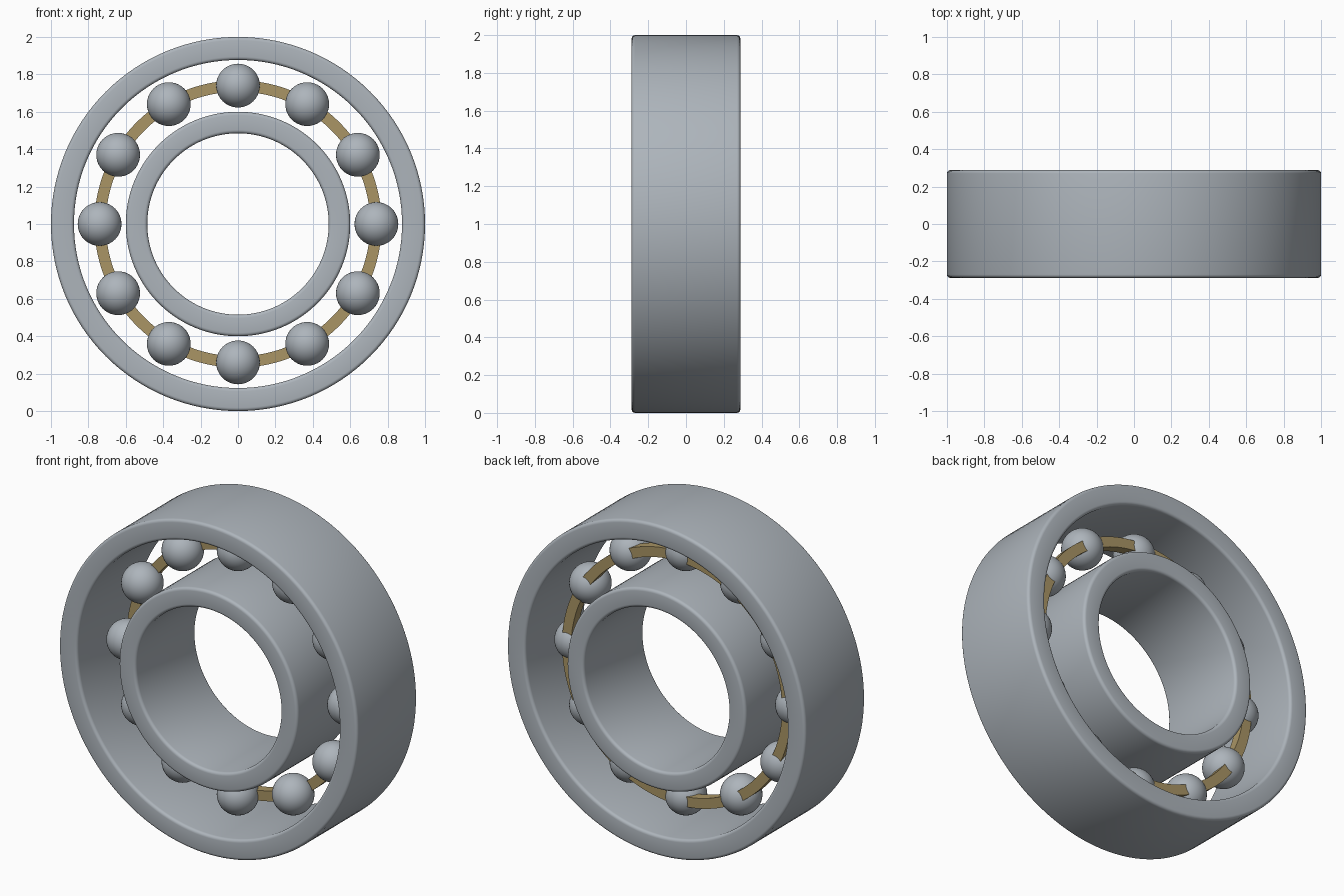
import bpy, math

if "Cube" in bpy.data.objects:
    bpy.data.objects.remove(bpy.data.objects["Cube"])

CENTRE_Z = 1.0


def material(name, rgb):
    m = bpy.data.materials.new(name)
    m.diffuse_color = (*rgb, 1.0)
    m.use_nodes = True
    m.node_tree.nodes["Principled BSDF"].inputs["Base Color"].default_value = m.diffuse_color
    return m


steel = material("steel", (0.42, 0.46, 0.50))
brass = material("brass", (0.40, 0.30, 0.13))


def lathe_ring(name, r_in, r_out, y0, y1, bevel, mat, sides=128):
    """Revolve a rounded rectangle about the y axis."""
    profile = []
    corners = [(r_out, y0, -90), (r_out, y1, 0), (r_in, y1, 90), (r_in, y0, 180)]
    if bevel:
        steps = 4
        for r, y, start in corners:
            cr = r - bevel if r == r_out else r + bevel
            cy = y + bevel if y == y0 else y - bevel
            for i in range(steps + 1):
                a = math.radians(start + 90 * i / steps)
                profile.append((cr + bevel * math.cos(a), cy + bevel * math.sin(a)))
    else:
        profile = [(r, y) for r, y, _ in corners]
    n = len(profile)
    verts, faces = [], []
    for s in range(sides):
        t = 2 * math.pi * s / sides
        verts += [(r * math.cos(t), y, r * math.sin(t)) for r, y in profile]
        k = (s + 1) % sides
        for i in range(n):
            j = (i + 1) % n
            faces.append((s * n + i, s * n + j, k * n + j, k * n + i))
    mesh = bpy.data.meshes.new(name)
    mesh.from_pydata(verts, [], faces)
    mesh.materials.append(mat)
    ob = bpy.data.objects.new(name, mesh)
    ob.location.z = CENTRE_Z
    bpy.context.collection.objects.link(ob)
    bpy.ops.object.select_all(action='DESELECT')
    ob.select_set(True)
    bpy.context.view_layer.objects.active = ob
    bpy.ops.object.mode_set(mode='EDIT')
    bpy.ops.mesh.select_all(action='SELECT')
    bpy.ops.mesh.normals_make_consistent(inside=False)
    bpy.ops.object.mode_set(mode='OBJECT')
    bpy.ops.object.shade_smooth_by_angle(angle=math.radians(35))
    return ob


# Races
lathe_ring("outer_race", 0.877, 1.0, -0.288, 0.288, 0.018, steel)
lathe_ring("inner_race", 0.485, 0.60, -0.288, 0.288, 0.018, steel)

# Cage ring, set behind the ball centres
lathe_ring("cage", 0.707, 0.768, 0.03, 0.09, 0, brass)

# Balls
for i in range(12):
    a = math.radians(30 * i)
    bpy.ops.mesh.primitive_uv_sphere_add(
        segments=40, ring_count=20, radius=0.117,
        location=(0.74 * math.cos(a), 0, CENTRE_Z + 0.74 * math.sin(a)))
    ball = bpy.context.object
    ball.name = f"ball_{i + 1}"
    ball.data.materials.append(steel)
    bpy.ops.object.shade_smooth()
